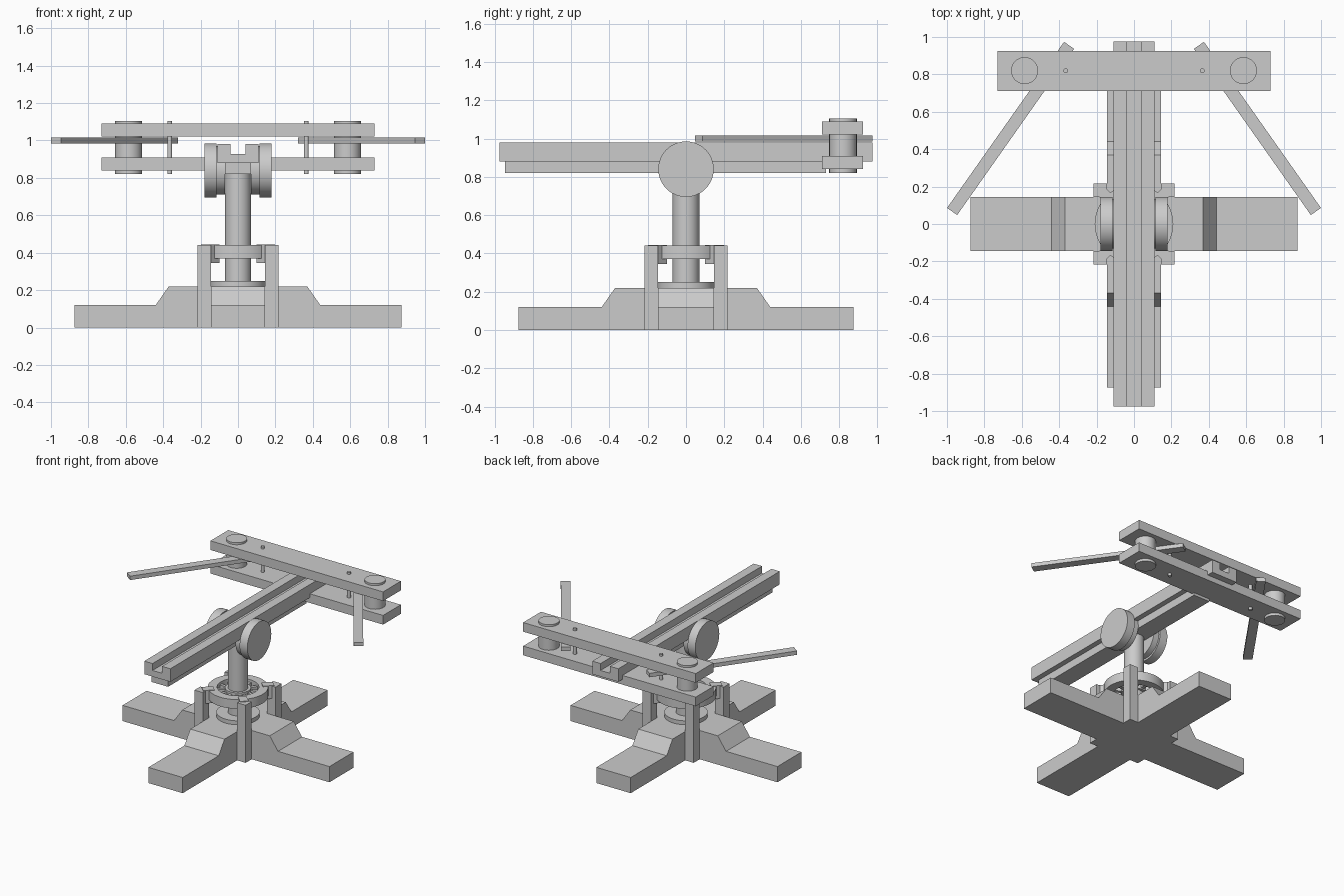
import bpy, bmesh
from math import radians, pi, atan2, cos, sin, hypot
from mathutils import Matrix, Vector

if "Cube" in bpy.data.objects:
    bpy.data.objects.remove(bpy.data.objects["Cube"])


def finish(name, bm, matrix=None):
    if matrix:
        bmesh.ops.transform(bm, matrix=matrix, verts=bm.verts)
    bmesh.ops.recalc_face_normals(bm, faces=bm.faces)
    me = bpy.data.meshes.new(name)
    bm.to_mesh(me)
    bm.free()
    me.polygons.foreach_set("use_smooth", [True] * len(me.polygons))
    me.set_sharp_from_angle(angle=radians(30))
    ob = bpy.data.objects.new(name, me)
    bpy.context.collection.objects.link(ob)
    return ob


def box(name, lo, hi, rot=0.0, center=(0, 0, 0)):
    bm = bmesh.new()
    bmesh.ops.create_cube(bm, size=1)
    lo, hi = Vector(lo), Vector(hi)
    m = (Matrix.Translation(center) @ Matrix.Rotation(rot, 4, 'Z')
         @ Matrix.Translation((lo + hi) / 2) @ Matrix.Diagonal((*(hi - lo), 1)))
    return finish(name, bm, m)


def cyl(name, r, center, depth, axis='Z', seg=48):
    bm = bmesh.new()
    bmesh.ops.create_cone(bm, cap_ends=True, segments=seg, radius1=r, radius2=r, depth=depth)
    m = Matrix.Translation(center)
    if axis == 'X':
        m = m @ Matrix.Rotation(pi / 2, 4, 'Y')
    return finish(name, bm, m)


def prism(name, profile, y0, y1, rot=0.0):
    # extrude an x/z outline along y
    bm = bmesh.new()
    f = bm.faces.new([bm.verts.new((x, y0, z)) for x, z in profile])
    ext = bmesh.ops.extrude_face_region(bm, geom=[f])
    vs = [g for g in ext['geom'] if isinstance(g, bmesh.types.BMVert)]
    bmesh.ops.translate(bm, vec=(0, y1 - y0, 0), verts=vs)
    return finish(name, bm, Matrix.Rotation(rot, 4, 'Z'))


def ring(name, r0, r1, z0, z1, seg=48):
    bm = bmesh.new()
    prof = [bm.verts.new((r, 0, z)) for r, z in ((r0, z0), (r1, z0), (r1, z1), (r0, z1))]
    edges = [bm.edges.new((prof[i], prof[(i + 1) % 4])) for i in range(4)]
    bmesh.ops.spin(bm, geom=prof + edges, cent=(0, 0, 0), axis=(0, 0, 1),
                   angle=2 * pi, steps=seg, use_duplicate=False)
    bmesh.ops.remove_doubles(bm, verts=bm.verts, dist=1e-5)
    return finish(name, bm)


# Cross-shaped base: two stepped beams
half = [(0.875, 0), (0.875, 0.12), (0.44, 0.12), (0.37, 0.22)]
foot = half + [(-x, z) for x, z in reversed(half)]
prism("base_beam_x", foot, -0.145, 0.145)
prism("base_beam_y", foot, -0.145, 0.145, pi / 2)
cyl("base_disc", 0.15, (0, 0, 0.235), 0.03)

# Corner posts with inward hooks holding the bearing ring
for i in range(4):
    box("corner_post", (0.145, 0.145, 0), (0.217, 0.217, 0.44), i * pi / 2)
    box("ring_hook", (0.17, -0.03, 0.345), (0.25, 0.03, 0.445), i * pi / 2 + pi / 4)
ring("bearing_ring", 0.145, 0.21, 0.37, 0.44)
ring("bearing_inner_ring", 0.065, 0.09, 0.375, 0.435)
for i in range(12):
    box("bearing_spoke", (0.08, -0.012, 0.385), (0.15, 0.012, 0.42), i * pi / 6)

# Swivel column and tilt pivot
cyl("column", 0.07, (0, 0, 0.535), 0.57)
for s in (-1, 1):
    cyl("pivot_disc", 0.145, (s * 0.1475, 0, 0.84), 0.065, 'X')
    cyl("pivot_hub", 0.13, (s * 0.0925, 0, 0.84), 0.045, 'X')

# Grooved rail with under-rail
prism("rail", [(-0.11, 0.88), (0.11, 0.88), (0.11, 0.98), (0.04, 0.98),
               (0.04, 0.927), (-0.04, 0.927), (-0.04, 0.98), (-0.11, 0.98)], -0.975, 0.975)
box("under_rail", (-0.07, -0.945, 0.82), (0.07, 0.73, 0.885))

# Bow frame
box("frame_lower_plank", (-0.73, 0.71, 0.84), (0.73, 0.925, 0.91))
box("frame_upper_plank", (-0.73, 0.71, 1.02), (0.73, 0.925, 1.09))
tip, root = (0.9725, 0.067), (0.347, 0.955)
dx, dy = root[0] - tip[0], root[1] - tip[1]
L = hypot(dx, dy) / 2
for s in (-1, 1):
    cyl("torsion_drum", 0.072, (s * 0.585, 0.82, 0.963), 0.285)
    cyl("stop_pin", 0.013, (s * 0.365, 0.82, 0.963), 0.285, seg=16)
    box("bow_arm", (-L, -0.033, 0.985), (L, 0.033, 1.015), atan2(dy, s * dx),
        (s * (tip[0] + root[0]) / 2, (tip[1] + root[1]) / 2, 0))
